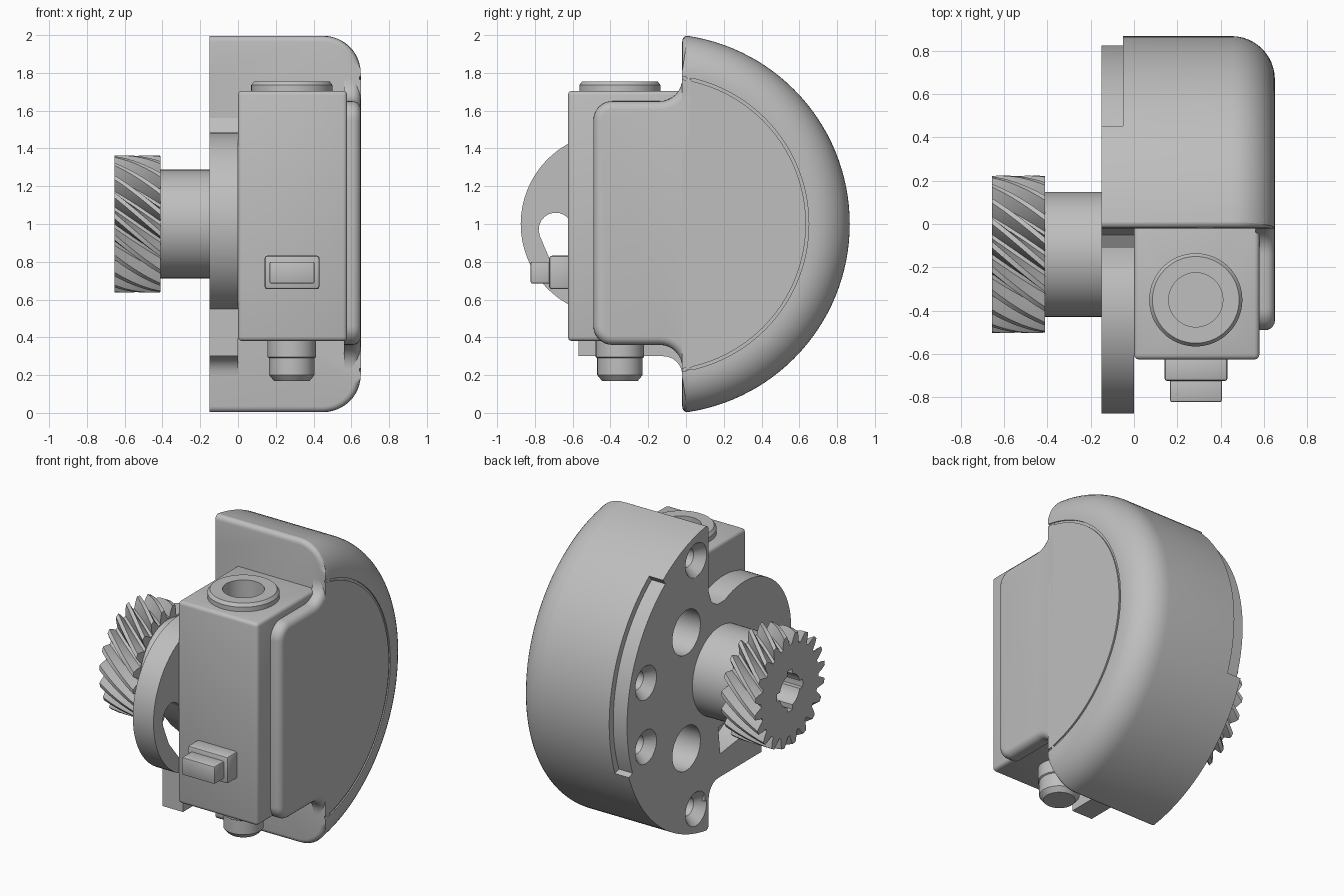
import bpy, bmesh, math
from mathutils import Matrix, Vector

cube = bpy.data.objects.get("Cube")
if cube:
    bpy.data.objects.remove(cube, do_unlink=True)

grey = bpy.data.materials.new("plain grey")
grey.use_nodes = True
GREY = (0.52, 0.52, 0.52, 1)
grey.diffuse_color = GREY
grey.node_tree.nodes["Principled BSDF"].inputs["Base Color"].default_value = GREY

AY, AZ = -0.14, 1.0   # main axis, running along x
BACK = -0.15          # rear mounting face


def finish(bm, name):
    bmesh.ops.recalc_face_normals(bm, faces=bm.faces)
    mesh = bpy.data.meshes.new(name)
    bm.to_mesh(mesh)
    bm.free()
    ob = bpy.data.objects.new(name, mesh)
    bpy.context.collection.objects.link(ob)
    mesh.materials.append(grey)
    return ob


def activate(ob):
    bpy.ops.object.select_all(action='DESELECT')
    ob.select_set(True)
    bpy.context.view_layer.objects.active = ob


def apply_mod(ob, mod):
    activate(ob)
    bpy.ops.object.modifier_apply(modifier=mod.name)


def cut(ob, cutters):
    for c in cutters:
        c.hide_render = True
        mod = ob.modifiers.new("cut", 'BOOLEAN')
        mod.operation, mod.solver, mod.object = 'DIFFERENCE', 'EXACT', c
        apply_mod(ob, mod)


def discard(cutters):
    for c in cutters:
        bpy.data.objects.remove(c, do_unlink=True)


def lathe_mesh(profile, centre, axis='X', steps=64):
    """Spin (radius, height) points around an axis through centre."""
    bm = bmesh.new()
    vs = [bm.verts.new((r, 0, h)) for r, h in profile]
    edges = [bm.edges.new(p) for p in zip(vs, vs[1:])]
    if profile[0][0] > 0:
        edges.append(bm.edges.new((vs[-1], vs[0])))
    bmesh.ops.spin(bm, geom=vs + edges, axis=(0, 0, 1), cent=(0, 0, 0),
                   angle=math.tau, steps=steps, use_merge=True)
    bmesh.ops.remove_doubles(bm, verts=bm.verts, dist=1e-5)
    turn = Matrix.Rotation(math.pi / 2, 4, 'Y') if axis == 'X' else Matrix()
    bm.transform(Matrix.Translation(centre) @ turn)
    return bm


def lathe(name, profile, centre, axis='X', steps=64):
    return finish(lathe_mesh(profile, centre, axis, steps), name)


def rod(name, r, x0, x1, y, z):
    return lathe(name, [(0, x0), (r, x0), (r, x1), (0, x1)], (0, y, z))


def extrude(name, outline, x0, x1, round_edge=0):
    """Push a (y, z) outline along x, optionally rounding its x1 rim."""
    bm = bmesh.new()
    face = bm.faces.new([bm.verts.new((x0, y, z)) for y, z in outline])
    geom = bmesh.ops.extrude_face_region(bm, geom=[face])["geom"]
    bmesh.ops.translate(bm, vec=(x1 - x0, 0, 0),
                        verts=[g for g in geom if isinstance(g, bmesh.types.BMVert)])
    if round_edge:
        rim = [e for e in bm.edges if all(v.co.x > x1 - 1e-5 for v in e.verts)]
        bmesh.ops.bevel(bm, geom=rim, offset=round_edge, segments=5, profile=0.5, affect='EDGES')
    return finish(bm, name)


def box(name, lo, hi, bevel=0.01, segments=2):
    bm = bmesh.new()
    bmesh.ops.create_cube(bm, size=1)
    lo, hi = Vector(lo), Vector(hi)
    bm.transform(Matrix.Translation((lo + hi) / 2) @ Matrix.Diagonal((*(hi - lo), 1)))
    bmesh.ops.bevel(bm, geom=bm.edges[:], offset=bevel, segments=segments,
                    profile=0.5, affect='EDGES')
    return finish(bm, name)


def arc(cy, cz, r, a0, a1, n=10):
    angles = [math.radians(a0 + (a1 - a0) * i / n) for i in range(n + 1)]
    return [(cy + r * math.cos(a), cz + r * math.sin(a)) for a in angles]


def smooth(*objects):
    for ob in objects:
        activate(ob)
        bpy.ops.object.shade_smooth_by_angle(angle=math.radians(30))


# Half-round housing: a turned disc with a rounded rim, sliced flat at the front
R, SIDE = 1.007, 0.65
rim = [(r, x) for x, r in arc(SIDE - 0.2, R - 0.2, 0.2, 90, 0, 12)]
bm = lathe_mesh([(0, BACK), (R, BACK)] + rim + [(0, SIDE)], (0, AY, AZ), steps=128)
cutres = bmesh.ops.bisect_plane(bm, geom=bm.verts[:] + bm.edges[:] + bm.faces[:],
                                plane_co=(0, -0.02, 0), plane_no=(0, -1, 0), clear_outer=True)
chord = [e for e in cutres["geom_cut"] if isinstance(e, bmesh.types.BMEdge)]
bmesh.ops.contextual_create(bm, geom=chord)
ends = [e for e in chord if all(abs(v.co.z - 1) > 0.82 for v in e.verts)]
bmesh.ops.bevel(bm, geom=ends, offset=0.035, segments=4, profile=0.5, affect='EDGES')
housing = finish(bm, "housing")

# Mounting holes, countersunk screws, rim notch and the side seam
cutters = []
for s in (-1, 1):
    cutters.append(rod("round_hole", 0.145, BACK - 0.05, 0.1, 0.21, AZ + s * 0.38))
    for y, dz in ((0.11, 0.815), (0.63, 0.21)):
        cutters.append(lathe("screw_hole", [(0, -0.2), (0.115, -0.2), (0.11, BACK), (0.06, -0.09),
                                            (0.06, 0.05), (0, 0.05)], (0, y, AZ + s * dz), steps=32))
notch = arc(AY, AZ, 0.965, -20, 54, 24) + arc(AY, AZ, 1.1, 54, -20, 24)
cutters.append(extrude("rim_notch", notch, BACK - 0.05, -0.05))
cutters.append(lathe("seam", [(0.775, SIDE - 0.008), (0.79, SIDE - 0.008),
                              (0.79, SIDE + 0.02), (0.775, SIDE + 0.02)], (0, AY, AZ), steps=128))
cut(housing, cutters)
discard(cutters)

# Side cover flush with the housing, swept in with concave corners
top, low, front = 1.65, 0.36, -0.49
cover_outline = ([(0.05, 1.8), (-0.02, 1.8)] + arc(-0.14, top + 0.12, 0.12, 0, -90, 8)
                 + arc(front + 0.1, top - 0.1, 0.1, 90, 180, 8)
                 + arc(front + 0.1, low + 0.1, 0.1, 180, 270, 8)
                 + arc(-0.14, low - 0.12, 0.12, 90, 0, 8) + [(-0.02, 0.2), (0.05, 0.2)])
cover = extrude("side_cover", cover_outline, 0.56, SIDE, 0.045)

# Rear plate lobe reaching forward, with a curved slot
plate_outline = ([(0.02, 1.56), (-0.02, 1.56), (-0.05, 1.48), (-0.11, 1.44)]
                 + arc(-0.39, AZ, 0.485, 65, 240, 32)
                 + [(-0.57, 0.55), (-0.57, 0.3), (-0.12, 0.3)]
                 + arc(-0.12, 0.2, 0.1, 90, 0, 6)[1:] + [(0.02, 0.2)])
plate = extrude("rear_plate", plate_outline, BACK, 0)
path = [Vector(p) for p in ((-0.69, 0.97), (-0.64, 0.85), (-0.55, 0.74),
                            (-0.43, 0.63), (-0.3, 0.56), (-0.13, 0.54))]
side_a, side_b = [], []
for i, p in enumerate(path):
    d = (path[min(i + 1, len(path) - 1)] - path[max(i - 1, 0)]).normalized()
    n = Vector((-d.y, d.x)) * 0.09
    side_a.append(p + n)
    side_b.append(p - n)
cap = math.degrees(math.atan2(*(side_b[0] - path[0]).yx))
slot_outline = side_a + side_b[::-1] + arc(*path[0], 0.09, cap, cap - 180, 10)[1:-1]
if (path[1] - path[0]).dot(Vector(slot_outline[-5]) - path[0]) > 0:
    slot_outline = side_a + side_b[::-1] + arc(*path[0], 0.09, cap, cap + 180, 10)[1:-1]
slot = extrude("slot", slot_outline, BACK - 0.05, 0.05)
cut(plate, [slot])
discard([slot])

# Drive shaft and helical gear with a splined bore
shaft = rod("drive_shaft", 0.288, -0.42, -0.02, AY, AZ)
TEETH, LAYERS, TWIST, X0, X1 = 20, 10, 0.58, -0.655, -0.41
tooth = ((0.0, 0.295), (0.22, 0.298), (0.36, 0.335), (0.48, 0.363), (0.74, 0.363), (0.86, 0.335))
bm = bmesh.new()
rings = []
for k in range(LAYERS + 1):
    t = k / LAYERS
    ring = []
    for i in range(TEETH):
        for f, r in tooth:
            a = math.tau * (i + f) / TEETH + TWIST * t
            ring.append(bm.verts.new((X0 + (X1 - X0) * t, AY + r * math.cos(a), AZ + r * math.sin(a))))
    rings.append(ring)
for a, b in zip(rings, rings[1:]):
    for i in range(len(a)):
        j = (i + 1) % len(a)
        bm.faces.new((a[i], a[j], b[j], b[i]))
bm.faces.new(rings[0])
bm.faces.new(rings[-1])
gear = finish(bm, "helical_gear")
bore_outline = []
for q in range(4):
    bore_outline += arc(AY, AZ, 0.105, q * 90 + 14, q * 90 + 76, 6)
    bore_outline += arc(AY, AZ, 0.135, q * 90 + 79, q * 90 + 101, 2)
bore = extrude("bore", bore_outline, X0 - 0.05, -0.25)
cut(gear, [bore])
cut(shaft, [bore])
discard([bore])

# Motor box with top collar, bottom plug and front connector
motor = box("motor_box", (0, -0.625, 0.38), (0.578, 0.05, 1.705), 0.022, 3)
CX, CY = 0.285, -0.35
well = lathe("well", [(0, 1.6), (0.125, 1.6), (0.125, 1.8), (0, 1.8)], (CX, CY, 0), 'Z')
cut(motor, [well])
discard([well])
collar = lathe("top_collar", [(0.125, 1.69), (0.215, 1.69), (0.215, 1.735), (0.2, 1.755),
                              (0.125, 1.755)], (CX, CY, 0), 'Z')
plug = lathe("bottom_plug", [(0, 0.17), (0.095, 0.17), (0.12, 0.2), (0.12, 0.29), (0.128, 0.295),
                             (0.128, 0.4), (0, 0.4)], (CX, CY, 0), 'Z')
base = box("connector_base", (0.14, -0.725, 0.655), (0.432, -0.6, 0.832), 0.015)
tip = box("connector_tip", (0.167, -0.822, 0.685), (0.405, -0.7, 0.8), 0.008)

smooth(housing, cover, plate, shaft, gear, motor, collar, plug, base, tip)
